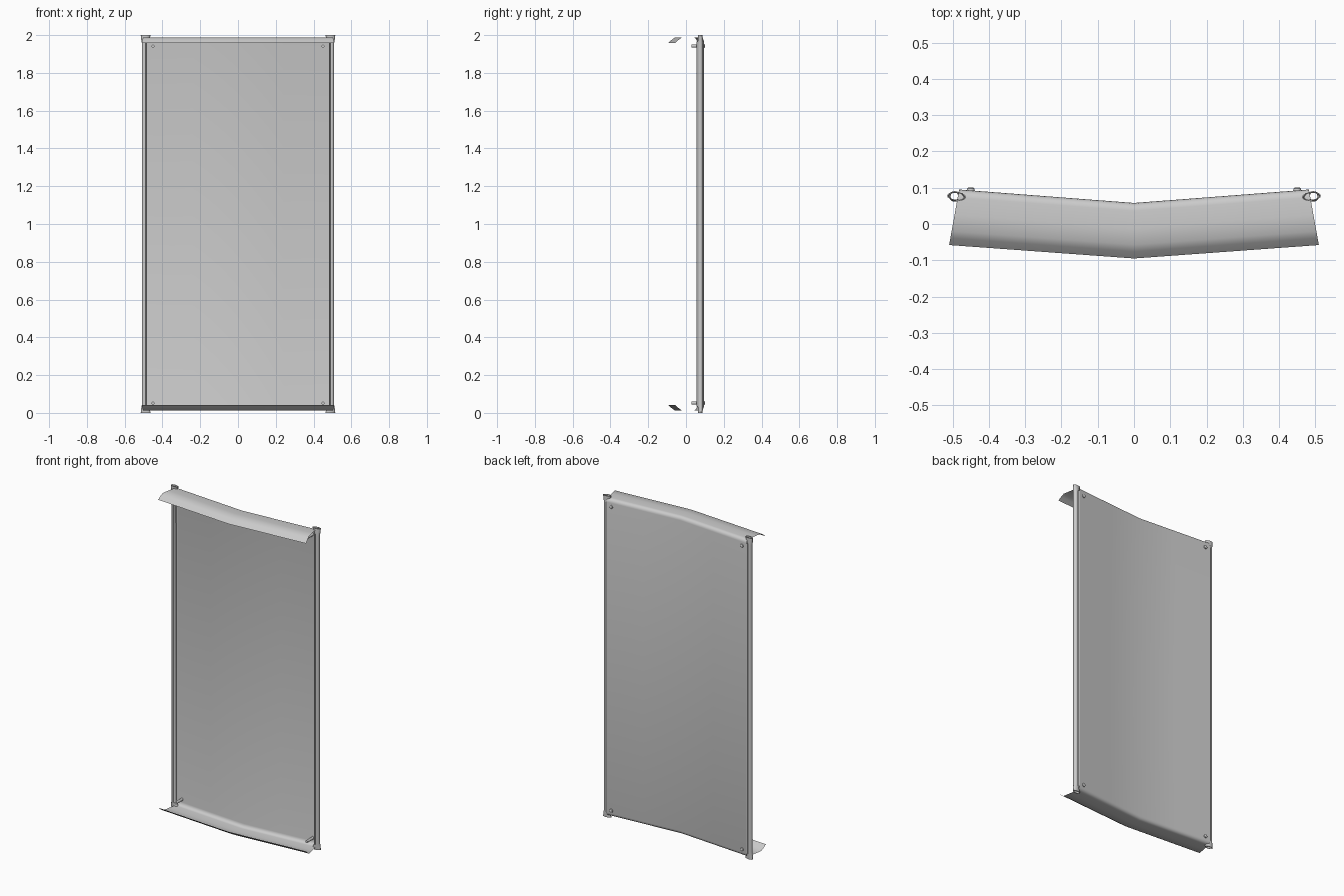
import bpy, bmesh, math

if "Cube" in bpy.data.objects:
    bpy.data.objects.remove(bpy.data.objects["Cube"])


def make_object(name, bm, angle=40):
    me = bpy.data.meshes.new(name)
    bmesh.ops.recalc_face_normals(bm, faces=bm.faces)
    bm.to_mesh(me)
    bm.free()
    ob = bpy.data.objects.new(name, me)
    bpy.context.collection.objects.link(ob)
    bpy.context.view_layer.objects.active = ob
    ob.select_set(True)
    bpy.ops.object.shade_smooth_by_angle(angle=math.radians(angle))
    ob.select_set(False)
    return ob


def loft(bm, rows, closed=False):
    vs = [[bm.verts.new(p) for p in r] for r in rows]
    for a, b in zip(vs, vs[1:]):
        n = len(a)
        for i in range(n if closed else n - 1):
            j = (i + 1) % n
            bm.faces.new((a[i], a[j], b[j], b[i]))


# Bent sheet: side profile (depth forward, height) from top lip to bottom lip
R = 0.022
top = [(0.153, 1.958), (0.134, 1.975), (0.115, 1.988), (0.07, 1.988)]
for k in range(5):
    a = math.pi / 2 * k / 4
    top.append((R - R * math.sin(a), 1.988 - R + R * math.cos(a)))
profile = top + [(d, 2 - z) for d, z in reversed(top)]

bm = bmesh.new()
rows = []
for d, z in profile:
    row = []
    for t in (-1, -0.5, 0, 0.5, 1):
        half = 0.482 + 0.18 * d
        row.append((t * half, 0.058 + 0.037 * abs(t) - d, z))
    rows.append(row)
loft(bm, rows)
make_object("bent_panel", bm)

# Rolled side edges of the panel
edge = [(0.482, 0.095), (0.488, 0.092), (0.491, 0.085), (0.488, 0.06), (0.483, 0.056)]
for s, side in ((-1, "left"), (1, "right")):
    bm = bmesh.new()
    loft(bm, [[(s * x, y, z) for x, y in edge] for z in (0.034, 1.966)])
    make_object(side + "_rolled_edge", bm)

    # Hollow side pipe, pinched flat at both ends (height, half width, half depth, centre)
    stations = [(0, 0.026, 0.012, 0.489), (0.018, 0.023, 0.013, 0.490),
                (0.045, 0.0135, 0.0145, 0.495)]
    stations += [(2 - z, w, h, c) for z, w, h, c in reversed(stations)]
    bm = bmesh.new()
    walls = [(z, w, h, c) for z, w, h, c in stations]
    walls += [(z, w - 0.003, h - 0.003, c) for z, w, h, c in reversed(stations)]
    walls.append(walls[0])
    rows = []
    for z, w, h, c in walls:
        ring = []
        for k in range(16):
            a = math.tau * k / 16
            u, v = w * math.cos(a), h * math.sin(a)
            ring.append((s * (c + u - 0.1 * v), 0.076 + v + 0.1 * u, z))
        rows.append(ring)
    loft(bm, rows, closed=True)
    bmesh.ops.remove_doubles(bm, verts=bm.verts, dist=1e-5)
    make_object(side + "_pinched_pipe", bm)

    # Fixing pins with domed rear heads: (depth position, radius)
    for z, level in ((0.052, "lower"), (1.942, "upper")):
        bm = bmesh.new()
        pin = [(0.03, 0.0005), (0.03, 0.008), (0.092, 0.008), (0.092, 0.011),
               (0.098, 0.010), (0.101, 0.006), (0.101, 0.0005)]
        rows = [[(s * 0.45 + r * math.cos(math.tau * k / 12), y,
                  z + r * math.sin(math.tau * k / 12)) for k in range(12)]
                for y, r in pin]
        loft(bm, rows, closed=True)
        make_object(f"{side}_{level}_pin", bm)
